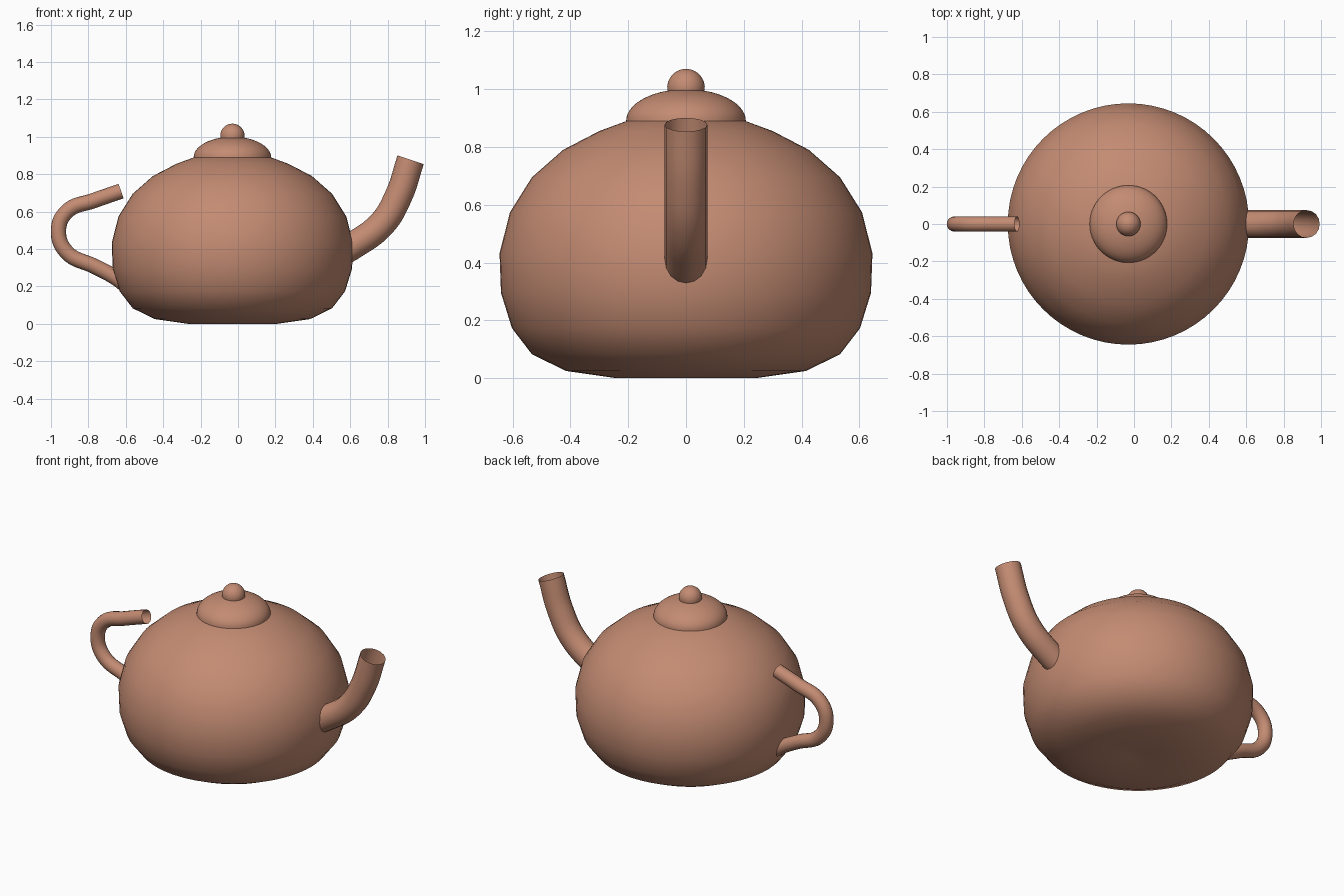
import bpy, bmesh, math

if "Cube" in bpy.data.objects:
    bpy.data.objects.remove(bpy.data.objects["Cube"])

clay = bpy.data.materials.new("clay")
clay.diffuse_color = (0.55, 0.26, 0.17, 1)
clay.use_nodes = True
clay.node_tree.nodes["Principled BSDF"].inputs["Base Color"].default_value = clay.diffuse_color
CX = -0.03  # axis of the pot


def lathe(name, profile, steps=64):
    """Spin an (r, z) profile round the pot axis."""
    bm = bmesh.new()
    verts = [bm.verts.new((r, 0, z)) for r, z in profile]
    edges = [bm.edges.new(p) for p in zip(verts, verts[1:])]
    bmesh.ops.spin(bm, geom=verts + edges, cent=(0, 0, 0), axis=(0, 0, 1),
                   angle=2 * math.pi, steps=steps)
    bmesh.ops.remove_doubles(bm, verts=bm.verts, dist=1e-4)
    bmesh.ops.recalc_face_normals(bm, faces=bm.faces)
    for f in bm.faces:
        f.smooth = True
    me = bpy.data.meshes.new(name)
    bm.to_mesh(me)
    bm.free()
    me.materials.append(clay)
    ob = bpy.data.objects.new(name, me)
    ob.location.x = CX
    bpy.context.collection.objects.link(ob)
    return ob


def tube(name, points, radius):
    """Open-ended round tube through (x, z) points."""
    cu = bpy.data.curves.new(name, 'CURVE')
    cu.dimensions = '3D'
    cu.bevel_depth = radius
    cu.bevel_resolution = 6
    cu.resolution_u = 8
    sp = cu.splines.new('BEZIER')
    sp.bezier_points.add(len(points) - 1)
    for bp, (x, z) in zip(sp.bezier_points, points):
        bp.co = (x, 0, z)
        bp.handle_left_type = bp.handle_right_type = 'AUTO'
    cu.materials.append(clay)
    ob = bpy.data.objects.new(name, cu)
    bpy.context.collection.objects.link(ob)
    bpy.ops.object.select_all(action='DESELECT')
    ob.select_set(True)
    bpy.context.view_layer.objects.active = ob
    bpy.ops.object.convert(target='MESH')
    bpy.ops.object.shade_smooth()


def arc(rx, rz, zc, start, n):
    """Elliptical profile from a start angle up to the pole."""
    return [(rx * math.cos(a), zc + rz * math.sin(a)) if i < n else (0, zc + rz)
            for i in range(n + 1)
            for a in [start + (math.pi / 2 - start) * i / n]]


# Round body with a flat base and a tiny dimple at its centre
lathe("body", [(0, 0.012), (0.05, 0.003), (0.24, 0), (0.415, 0.025), (0.533, 0.083),
               (0.602, 0.173), (0.64, 0.295), (0.645, 0.432), (0.609, 0.574),
               (0.533, 0.695), (0.425, 0.79), (0.30, 0.855), (0.205, 0.89), (0, 0.91)])

# Domed lid and its knob
lathe("lid", arc(0.207, 0.11, 0.89, 0, 14))
lathe("lid_knob", arc(0.065, 0.065, 1.005, -math.pi / 4, 14), 32)

# Spout and handle
tube("spout", [(0.50, 0.355), (0.61, 0.415), (0.77, 0.535), (0.857, 0.68), (0.923, 0.877)], 0.074)
tube("handle", [(-0.625, 0.709), (-0.767, 0.66), (-0.915, 0.60), (-0.96, 0.495),
                (-0.915, 0.382), (-0.767, 0.307), (-0.66, 0.25), (-0.58, 0.19)], 0.041)
